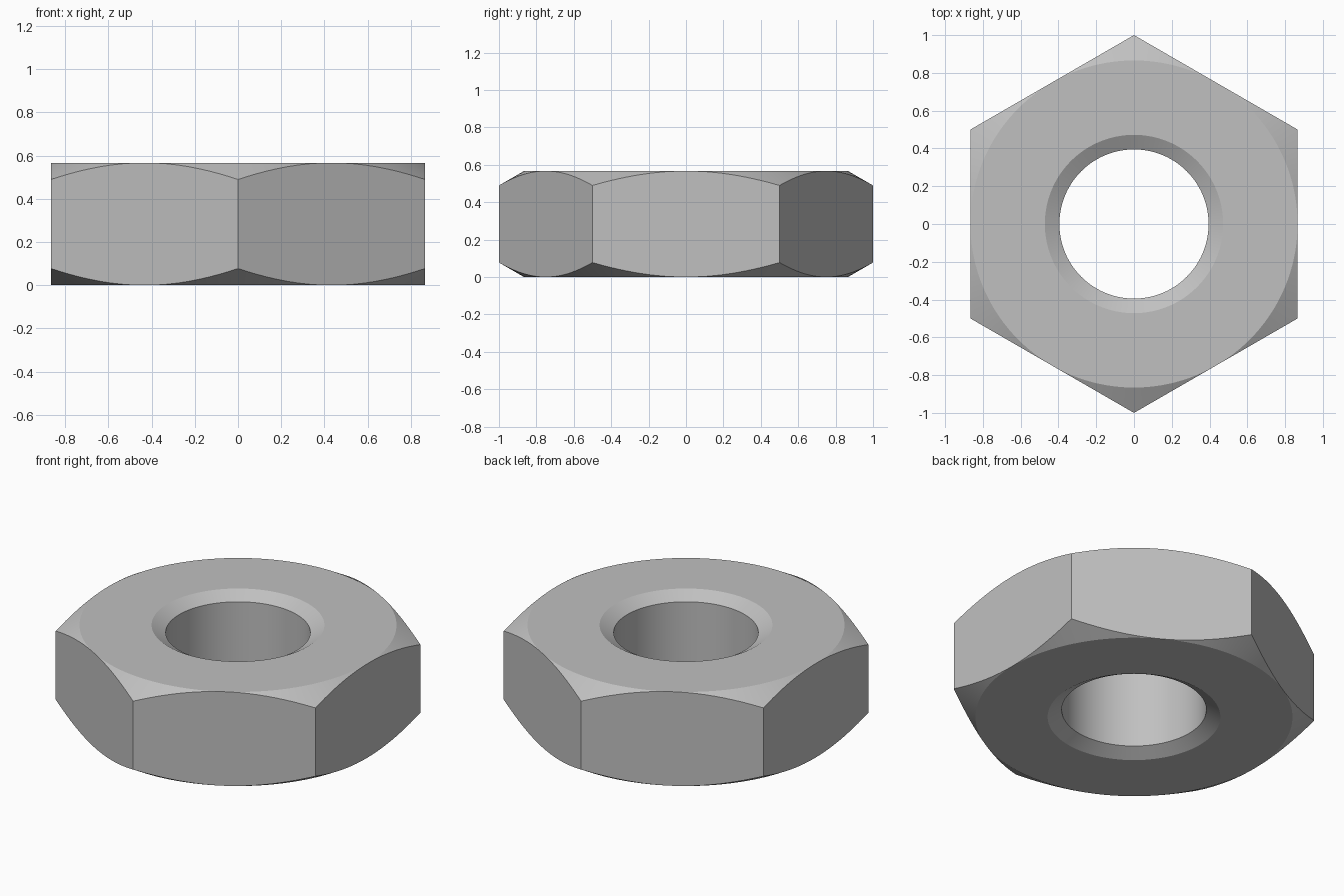
import bpy, bmesh, math

cube = bpy.data.objects.get("Cube")
if cube:
    bpy.data.objects.remove(cube, do_unlink=True)

HEIGHT = 0.567
FLAT = math.sqrt(3) / 2      # centre to flat side
BORE = 0.395
MOUTH = 0.472                # countersink radius
SLOPE = math.tan(math.radians(30))
SEGMENTS = 144

# Plain grey steel
steel = bpy.data.materials.new("grey_steel")
steel.use_nodes = True
colour = (0.53, 0.53, 0.53, 1)
steel.diffuse_color = colour
steel.node_tree.nodes["Principled BSDF"].inputs["Base Color"].default_value = colour


def section(angle):
    """Closed cross-section (radius, height) of the nut at one angle."""
    side = (angle + math.pi / 6) % (math.pi / 3) - math.pi / 6
    rim = FLAT / math.cos(side)
    drop = (rim - FLAT) * SLOPE
    sink = (MOUTH - BORE) * SLOPE
    lower = [(BORE, sink), (MOUTH, 0), (FLAT, 0), (rim, drop)]
    upper = [(r, HEIGHT - z) for r, z in reversed(lower)]
    return lower + upper


# Sweep the section around the axis
bm = bmesh.new()
loops = []
for i in range(SEGMENTS):
    a = math.tau * i / SEGMENTS
    loops.append([bm.verts.new((r * math.cos(a), r * math.sin(a), z))
                  for r, z in section(a)])
for i, loop in enumerate(loops):
    following = loops[(i + 1) % SEGMENTS]
    for j in range(len(loop)):
        k = (j + 1) % len(loop)
        bm.faces.new((loop[j], following[j], following[k], loop[k]))

# Corner chamfers fade to nothing in the middle of each side
bmesh.ops.remove_doubles(bm, verts=bm.verts, dist=0.00002)
bmesh.ops.recalc_face_normals(bm, faces=bm.faces)

mesh = bpy.data.meshes.new("hex_nut")
bm.to_mesh(mesh)
bm.free()
mesh.materials.append(steel)
nut = bpy.data.objects.new("hex_nut", mesh)
bpy.context.collection.objects.link(nut)

# Smooth bore and countersinks, crisp edges elsewhere
bpy.ops.object.select_all(action='DESELECT')
nut.select_set(True)
bpy.context.view_layer.objects.active = nut
bpy.ops.object.shade_smooth_by_angle(angle=math.radians(20))
